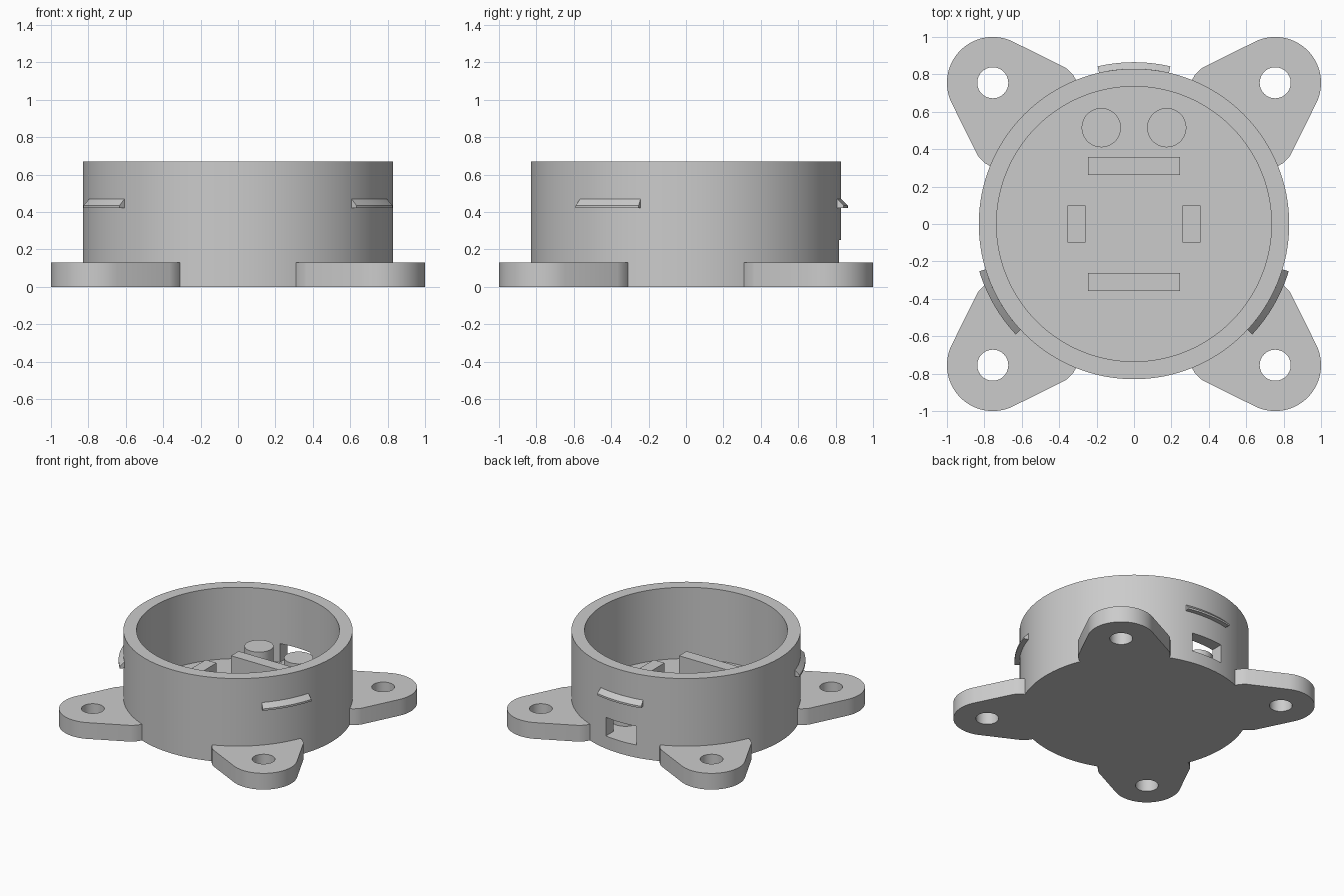
import bpy, bmesh, math
from mathutils import Vector

cube = bpy.data.objects.get("Cube")
if cube:
    bpy.data.objects.remove(cube, do_unlink=True)

grey = bpy.data.materials.new("light grey plastic")
grey.use_nodes = True
colour = (0.6, 0.6, 0.6, 1)
grey.diffuse_color = colour
grey.node_tree.nodes["Principled BSDF"].inputs["Base Color"].default_value = colour

R, INNER, HEIGHT, FLOOR, EAR_H, POST_TOP = 0.83, 0.735, 0.67, 0.10, 0.13, 0.30


def select(ob):
    bpy.ops.object.select_all(action='DESELECT')
    ob.select_set(True)
    bpy.context.view_layer.objects.active = ob


def finish(name, bm):
    """Clean the mesh, make an object of it and shade it."""
    bmesh.ops.remove_doubles(bm, verts=bm.verts, dist=1e-5)
    bmesh.ops.recalc_face_normals(bm, faces=bm.faces)
    mesh = bpy.data.meshes.new(name)
    bm.to_mesh(mesh)
    bm.free()
    mesh.materials.append(grey)
    ob = bpy.data.objects.new(name, mesh)
    bpy.context.collection.objects.link(ob)
    select(ob)
    bpy.ops.object.shade_smooth_by_angle(angle=math.radians(30))
    return ob


def sweep(name, profile, start, span, steps):
    """Turn a closed (radius, z) profile around the z axis."""
    bm = bmesh.new()
    full = span == 360
    rings = []
    for i in range(steps if full else steps + 1):
        a = math.radians(start + span * i / steps)
        rings.append([bm.verts.new((r * math.cos(a), r * math.sin(a), z)) for r, z in profile])
    n = len(profile)
    for i in range(steps):
        a, b = rings[i], rings[(i + 1) % len(rings)]
        for j in range(n):
            k = (j + 1) % n
            if profile[j][0] + profile[k][0] > 0:
                bm.faces.new((a[j], b[j], b[k], a[k]))
    if not full:
        bm.faces.new(rings[0])
        bm.faces.new(rings[-1])
    return finish(name, bm)


def box(name, x0, x1, y0, y1, z0, z1):
    bm = bmesh.new()
    bmesh.ops.create_cube(bm, size=1)
    for v in bm.verts:
        v.co = ((x0 + x1) / 2 + v.co.x * (x1 - x0),
                (y0 + y1) / 2 + v.co.y * (y1 - y0),
                (z0 + z1) / 2 + v.co.z * (z1 - z0))
    return finish(name, bm)


def arc(cx, cy, r, a0, a1, steps):
    angles = [math.radians(a0 + (a1 - a0) * i / steps) for i in range(steps + 1)]
    return [(cx + r * math.cos(a), cy + r * math.sin(a)) for a in angles]


# Round cup with a floor
cup = sweep("cup", [(0, 0), (R, 0), (R, HEIGHT), (INNER, HEIGHT), (INNER, FLOOR), (0, FLOOR)],
            0, 360, 128)

# Window through the back wall
cutter = box("window_cutter", -0.135, 0.135, 0.70, 0.95, FLOOR + 0.001, 0.25)
cutter.hide_render = True
mod = cup.modifiers.new("window", 'BOOLEAN')
mod.operation = 'DIFFERENCE'
mod.solver = 'EXACT'
mod.object = cutter
select(cup)
# Cut before the smoothing step so that shading follows the new edges
bpy.ops.object.modifier_move_to_index(modifier="window", index=0)
bpy.ops.object.modifier_apply(modifier="window")
bpy.data.objects.remove(cutter, do_unlink=True)
bpy.ops.object.shade_smooth_by_angle(angle=math.radians(30))

# Four mounting ears with screw holes
side = [(0.365, 0.835), (0.345, 0.818), (0.325, 0.796), (0.31, 0.77)]
outline = (arc(0.755, 0.755, 0.245, -27, 117, 32) + side
           + arc(0, 0, R - 0.003, 67, 23, 16)
           + [(y, x) for x, y in reversed(side)])
hole = arc(0.755, 0.755, 0.083, 0, 360, 40)[:-1]
for sx, left in ((1, "left"), (-1, "right")):
    for sy, end in ((-1, "front"), (1, "back")):
        bm = bmesh.new()
        for loop in (outline, hole):
            vs = [bm.verts.new((x * sx, y * sy, 0)) for x, y in loop]
            for i, v in enumerate(vs):
                bm.edges.new((v, vs[i - 1]))
        bmesh.ops.triangle_fill(bm, edges=bm.edges[:], use_beauty=True)
        top = bmesh.ops.extrude_face_region(bm, geom=bm.faces[:], use_keep_orig=True)["geom"]
        bmesh.ops.translate(bm, vec=Vector((0, 0, EAR_H)),
                            verts=[g for g in top if isinstance(g, bmesh.types.BMVert)])
        finish(f"{end}_{left}_ear", bm)

# Three snap ridges around the wall
ridge = [(R - 0.01, 0.42), (0.865, 0.42), (0.865, 0.435), (R, 0.47), (R - 0.01, 0.47)]
for middle, name in ((90, "back"), (210, "right"), (330, "left")):
    sweep(name + "_snap_ridge", ridge, middle - 13, 26, 14)

# Support blocks and posts on the floor
for s, end, flank in ((1, "back", "left"), (-1, "front", "right")):
    y = sorted((s * 0.262, s * 0.358))
    box(end + "_support_bar", -0.245, 0.245, *y, FLOOR - 0.01, POST_TOP)
    x = sorted((s * 0.26, s * 0.355))
    box(flank + "_support_block", *x, -0.1, 0.1, FLOOR - 0.01, POST_TOP)
    post = sweep(flank + "_post", [(0, FLOOR - 0.01), (0.105, FLOOR - 0.01),
                                   (0.105, POST_TOP), (0, POST_TOP)], 0, 360, 48)
    post.location = (s * 0.175, 0.515, 0)
